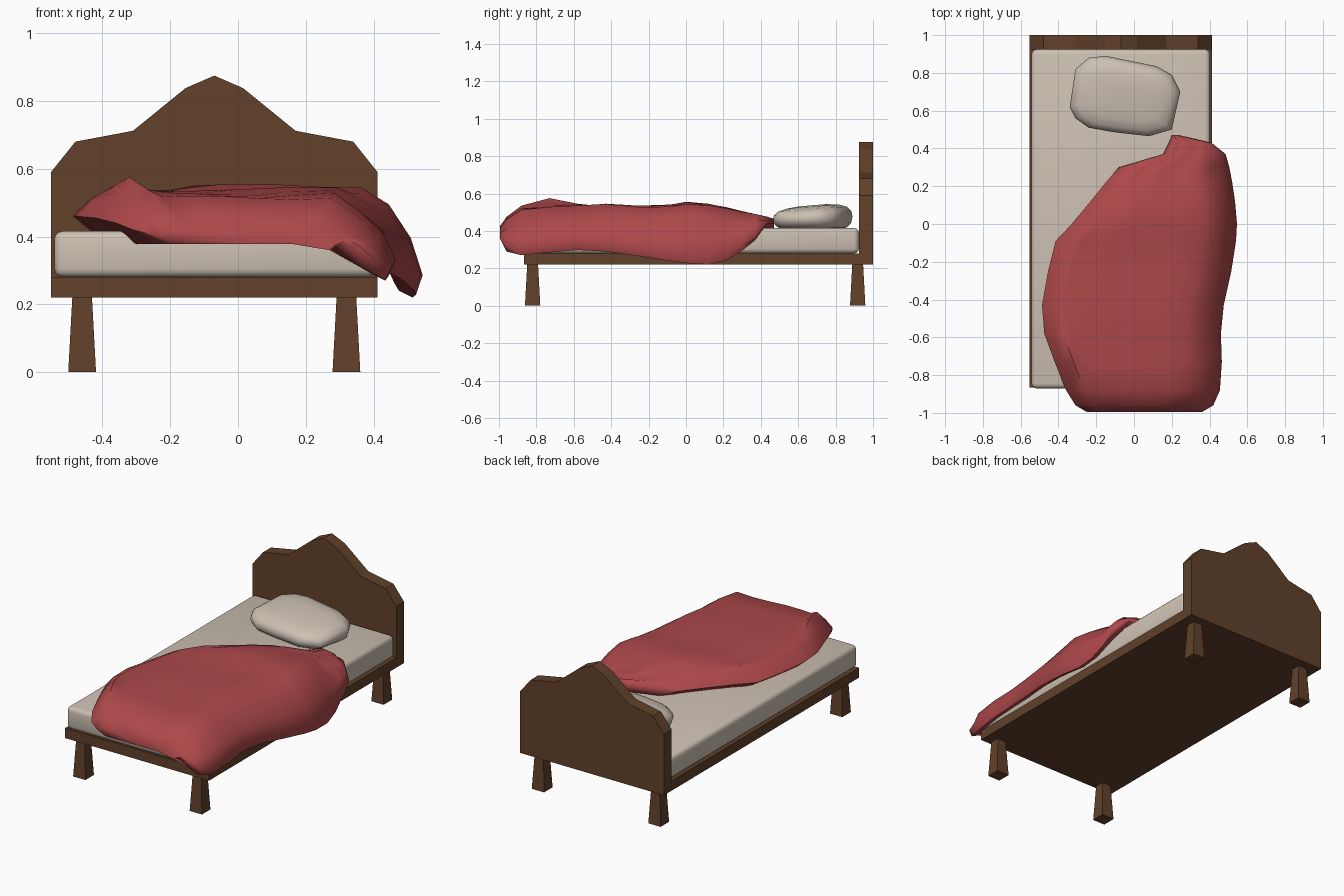
import bpy, bmesh, math

if "Cube" in bpy.data.objects:
    bpy.data.objects.remove(bpy.data.objects["Cube"])

CX = -0.07  # centre line of the bed


def material(name, rgb):
    m = bpy.data.materials.new(name)
    m.diffuse_color = (*rgb, 1)
    m.use_nodes = True
    m.node_tree.nodes["Principled BSDF"].inputs["Base Color"].default_value = m.diffuse_color
    return m


WOOD = material("wood", (0.12, 0.052, 0.023))
LINEN = material("linen", (0.61, 0.53, 0.45))
RED = material("red_cloth", (0.42, 0.065, 0.068))


def loft(name, rings, mat, smooth=None):
    """Skin equal-length closed rings and cap both ends."""
    bm = bmesh.new()
    vs = [[bm.verts.new(p) for p in r] for r in rings]
    n = len(vs[0])
    for a, b in zip(vs, vs[1:]):
        for i in range(n):
            j = (i + 1) % n
            bm.faces.new((a[i], a[j], b[j], b[i]))
    bm.faces.new(vs[0])
    bm.faces.new(vs[-1])
    bmesh.ops.recalc_face_normals(bm, faces=bm.faces)
    me = bpy.data.meshes.new(name)
    bm.to_mesh(me)
    bm.free()
    ob = bpy.data.objects.new(name, me)
    bpy.context.collection.objects.link(ob)
    me.materials.append(mat)
    if smooth:
        bpy.ops.object.select_all(action='DESELECT')
        ob.select_set(True)
        bpy.context.view_layer.objects.active = ob
        bpy.ops.object.shade_smooth_by_angle(angle=math.radians(smooth))
    return ob


def rect(cx, cy, hx, hy, z):
    return [(cx + sx * hx, cy + sy * hy, z)
            for sx, sy in ((-1, -1), (1, -1), (1, 1), (-1, 1))]


# Frame slab
loft("bed_frame", [rect(CX, 0.03, 0.482, 0.895, z) for z in (0.22, 0.28)], WOOD)

# Headboard from a mirrored half profile
half = [(0.482, 0.22), (0.482, 0.59), (0.41, 0.68), (0.24, 0.712), (0.085, 0.838)]
prof = half + [(0, 0.875)] + [(-x, z) for x, z in reversed(half)]
loft("headboard", [[(CX + x, y, z) for x, z in prof] for y in (0.925, 1.0)], WOOD)

# Tapered legs, wider at the floor
for sx, side in ((-1, "left"), (1, "right")):
    for y, end in ((-0.82, "front"), (0.918, "back")):
        x = CX + sx * 0.39
        loft(f"{end}_{side}_leg", [rect(x, y, 0.041, 0.041, 0),
                                   rect(x, y, 0.029, 0.029, 0.221)], WOOD)

# Mattress with rounded edges
mattress = loft("mattress", [rect(CX, 0.027, 0.472, 0.897, z) for z in (0.28, 0.416)], LINEN)
bev = mattress.modifiers.new("rounding", 'BEVEL')
bev.width = 0.025
bev.segments = 3
for p in mattress.data.polygons:
    p.use_smooth = True
bpy.context.view_layer.objects.active = mattress
mattress.select_set(True)
bpy.ops.object.modifier_apply(modifier="rounding")
bpy.ops.object.shade_smooth_by_angle(angle=math.radians(40))

# Pillow: outline scaled through a rounded height profile
outline = [(-0.34, 0.62), (-0.31, 0.82), (-0.24, 0.88), (-0.15, 0.89), (0.12, 0.835),
           (0.2, 0.79), (0.245, 0.7), (0.2, 0.5), (0.08, 0.465), (-0.1, 0.485),
           (-0.24, 0.51), (-0.31, 0.56)]
px, py = -0.045, 0.677
levels = [(0.412, 0.55), (0.417, 0.86), (0.44, 0.97), (0.47, 1), (0.495, 0.97),
          (0.517, 0.86), (0.53, 0.65), (0.537, 0.35)]
rings = []
for z, s in levels:
    tilt = 0.08 * (z - 0.412) / 0.12
    rings.append([(px + (x - px) * s, py + (y - py) * s, z + tilt * (y - py) * s)
                  for x, y in outline])
loft("pillow", rings, LINEN, 60)

# Blanket sections: y, left x, left z, fold z, top z, right x, hem z
rows = [
    (-0.995, -0.25, 0.405, 0.42, 0.42, 0.36, 0.36),
    (-0.96, -0.31, 0.42, 0.475, 0.465, 0.42, 0.29),
    (-0.88, -0.36, 0.44, 0.535, 0.515, 0.455, 0.27),
    (-0.73, -0.42, 0.455, 0.575, 0.525, 0.465, 0.285),
    (-0.58, -0.475, 0.46, 0.545, 0.53, 0.46, 0.298),
    (-0.43, -0.487, 0.46, 0.53, 0.54, 0.475, 0.29),
    (-0.25, -0.455, 0.455, 0.52, 0.53, 0.515, 0.265),
    (-0.09, -0.415, 0.45, 0.525, 0.535, 0.54, 0.24),
    (0.0, -0.33, 0.45, 0.535, 0.55, 0.545, 0.228),
    (0.12, -0.23, 0.45, 0.52, 0.54, 0.535, 0.22),
    (0.22, -0.15, 0.45, 0.505, 0.52, 0.52, 0.245),
    (0.3, -0.08, 0.445, 0.49, 0.5, 0.505, 0.295),
    (0.37, 0.155, 0.445, 0.485, 0.488, 0.485, 0.35),
    (0.43, 0.185, 0.44, 0.47, 0.475, 0.41, 0.435),
    (0.47, 0.2, 0.44, 0.462, 0.465, 0.24, 0.44)]


def section(y, xl, zl, fold, top, xr, hem):
    k = min(1, (xr - xl) / 0.6)
    over = y < -0.875
    zb = 0.378 if over else 0.41
    a, b = xl + 0.2 * k, xr - 0.18 * k
    pts = [(xl + 0.06 * k, zb), (xl, zl), (xl + 0.045 * k, (zl + fold) / 2 + 0.01),
           (xl + 0.1 * k, fold), (xl + 0.14 * k, (fold + top) / 2 - 0.008)]
    # gently rumpled top
    for i in range(5):
        t = i / 4
        pts.append((a + (b - a) * t, top + 0.006 * math.sin(5 * t + 6 * y) * k))
    low = max(hem, 0.2)
    pts += [(xr - 0.1 * k, top - 0.055 * k), (xr - 0.035 * k, low + (top - low) * 0.52),
            (xr, low + (top - low) * 0.18), (xr - 0.02 * k, low),
            (xr - 0.06 * k, low + 0.02 * k),
            (min(0.405, xr - 0.09 * k), max(zb - 0.02, low)),
            (xr - 0.2 * k, zb), ((xl + xr) / 2, zb)]
    return [(x, y, z) for x, z in pts]


loft("blanket", [section(*r) for r in rows], RED, 70)
